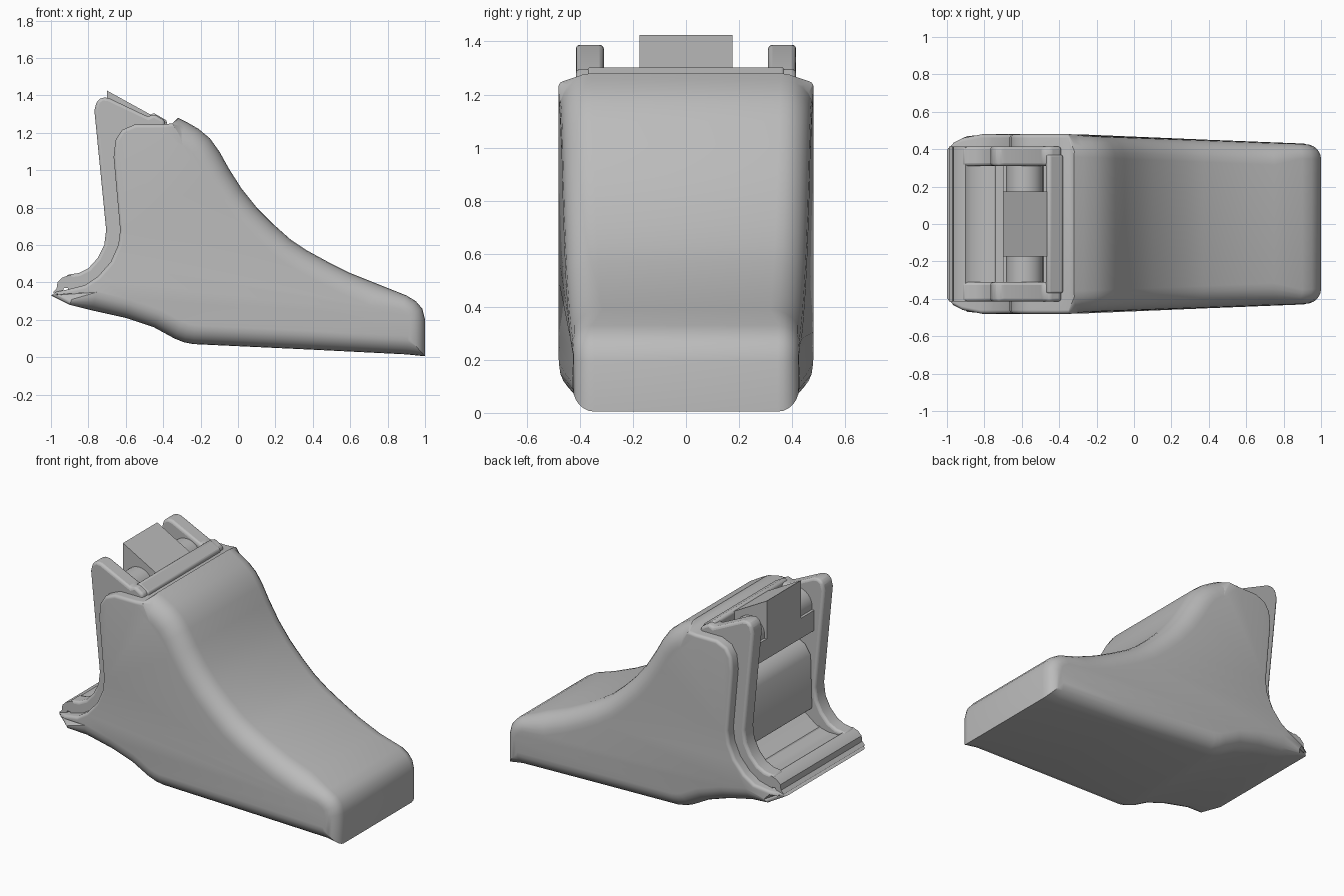
import bpy, bmesh, math
from mathutils import Vector

cube = bpy.data.objects.get("Cube")
if cube:
    bpy.data.objects.remove(cube, do_unlink=True)

# single grey finish
grey = bpy.data.materials.new("plain grey")
grey.use_nodes = True
colour = (0.5, 0.5, 0.5, 1)
grey.diffuse_color = colour
grey.node_tree.nodes["Principled BSDF"].inputs["Base Color"].default_value = colour


def select(obj):
    bpy.ops.object.select_all(action='DESELECT')
    obj.select_set(True)
    bpy.context.view_layer.objects.active = obj


def loft(name, rings, bevel=0):
    """Skin a list of equal closed rings and cap both ends."""
    bm = bmesh.new()
    loops = [[bm.verts.new(p) for p in ring] for ring in rings]
    count = len(loops[0])
    for a, b in zip(loops, loops[1:]):
        for i in range(count):
            j = (i + 1) % count
            bm.faces.new((a[i], a[j], b[j], b[i]))
    bm.faces.new(loops[0][::-1])
    bm.faces.new(loops[-1])
    bmesh.ops.recalc_face_normals(bm, faces=bm.faces)
    mesh = bpy.data.meshes.new(name)
    bm.to_mesh(mesh)
    bm.free()
    obj = bpy.data.objects.new(name, mesh)
    bpy.context.collection.objects.link(obj)
    mesh.materials.append(grey)
    if bevel:
        mod = obj.modifiers.new("soft edges", 'BEVEL')
        mod.width = bevel
        mod.segments = 3
        mod.limit_method = 'ANGLE'
        mod.angle_limit = math.radians(40)
    return obj


def prism(name, profile, y0, y1, bevel=0):
    return loft(name, [[(x, y, z) for x, z in profile] for y in (y0, y1)], bevel)


def box(name, x0, x1, half, z0, z1, bevel=0):
    return prism(name, [(x0, z0), (x1, z0), (x1, z1), (x0, z1)], -half, half, bevel)


def smooth(obj):
    select(obj)
    bpy.ops.object.shade_smooth_by_angle(angle=math.radians(35))


# side outline of the shell, grouped by the size of its rounded edge
tail = [(-1, .33), (-.9, .28)]
underside = [(-.78, .25), (-.6, .21), (-.45, .16), (-.34, .1), (-.29, .08),
             (-.24, .07), (.4, .04), (.9, .015)]
nose = [(1, .005), (1, .2), (.985, .26), (.95, .3), (.9, .33)]
ramp = [(.75, .39), (.6, .45), (.48, .51), (.37, .57), (.28, .63), (.19, .71),
        (.1, .8), (.02, .9), (-.05, 1.01), (-.1, 1.1), (-.15, 1.17),
        (-.21, 1.22), (-.27, 1.255), (-.32, 1.28)]
rim = [(-.35, 1.25), (-.4, 1.245), (-.55, 1.245), (-.62, 1.215), (-.655, 1.16),
       (-.665, 1.07), (-.63, .68), (-.64, .6), (-.68, .51), (-.75, .43),
       (-.82, .385), (-.92, .36), (-.97, .35)]
outline = []
for group, radius in ((tail, .03), (underside, .1), (nose, .08), (ramp, .12), (rim, .02)):
    outline += [(Vector(p), radius) for p in group]


def half_width(x):
    if x < -.88:
        return .48 - (-.88 - x) * .5
    return .48 - max(0, x + .35) * .04


def inward(i):
    """Mitred inward direction at an outline point."""
    here = outline[i][0]
    before, after = outline[i - 1][0], outline[(i + 1) % len(outline)][0]
    d1, d2 = (here - before).normalized(), (after - here).normalized()
    n1, n2 = Vector((-d1.y, d1.x)), Vector((-d2.y, d2.x))
    return (n1 + n2) / max(.6, 1 + n1.dot(n2))


def shell_ring(side, angle):
    ring = []
    for i, (p, r) in enumerate(outline):
        q = p + inward(i) * r * (1 - math.sin(angle))
        y = half_width(p.x) - r * (1 - math.cos(angle))
        ring.append((q.x, side * y, q.y))
    return ring


steps = 6
angles = [math.pi / 2 * k / steps for k in range(steps + 1)]
shell = loft("shell", [shell_ring(-1, a) for a in angles]
             + [shell_ring(1, a) for a in reversed(angles)])

# open bay in the rear of the shell
cutter = box("bay_cutter", -.9, -.46, .31, .44, 1.5)
cutter.hide_render = True
cut = shell.modifiers.new("bay", 'BOOLEAN')
cut.operation = 'DIFFERENCE'
cut.solver = 'EXACT'
cut.object = cutter
select(shell)
bpy.ops.object.modifier_apply(modifier=cut.name)
bpy.data.objects.remove(cutter, do_unlink=True)

# two liner arms, proud of the shell
arm = [(-.9, .36), (-.6, .36), (-.45, .7), (-.39, 1.2), (-.39, 1.265), (-.45, 1.3),
       (-.48, 1.285), (-.69, 1.385), (-.725, 1.39), (-.755, 1.37), (-.768, 1.32),
       (-.705, .68), (-.715, .6), (-.75, .53), (-.8, .475), (-.85, .45), (-.92, .44)]
parts = [shell]
for name, side in (("left_arm", 1), ("right_arm", -1)):
    parts.append(prism(name, arm, side * .31, side * .415, .02))

# floor between the arms, with a hooked rear lip
floor = [(-.99, .345), (-.94, .345), (-.93, .37), (-.91, .37), (-.9, .33), (-.5, .33),
         (-.5, .55), (-.64, .5), (-.72, .44), (-.8, .42), (-.87, .42), (-.9, .44),
         (-.94, .425), (-.965, .4), (-.97, .365)]
parts.append(prism("floor_lip", floor, -.415, .415))

# ridge joining the arms across the top
ridge = [(-.47, 1.1), (-.39, 1.1), (-.38, 1.265), (-.45, 1.305), (-.47, 1.295)]
parts.append(prism("top_ridge", ridge, -.37, .37, .01))

# latch block, its cross wall, pin and lower bump inside the bay
block = [(-.7, 1.05), (-.455, 1.05), (-.455, 1.29), (-.7, 1.425)]
parts.append(prism("latch_block", block, -.175, .175))
parts.append(box("cross_wall", -.7, -.455, .312, 1.05, 1.18))
pin = [(-.585 + .1 * math.cos(math.tau * k / 32), 1.2 + .1 * math.sin(math.tau * k / 32))
       for k in range(32)]
parts.append(prism("cross_pin", pin, -.312, .312))
bump = [(-.69, .54), (-.455, .54), (-.455, .99), (-.58, .98), (-.64, .95), (-.68, .89)]
parts.append(prism("lower_bump", bump, -.312, .312, .015))

for part in parts:
    smooth(part)
